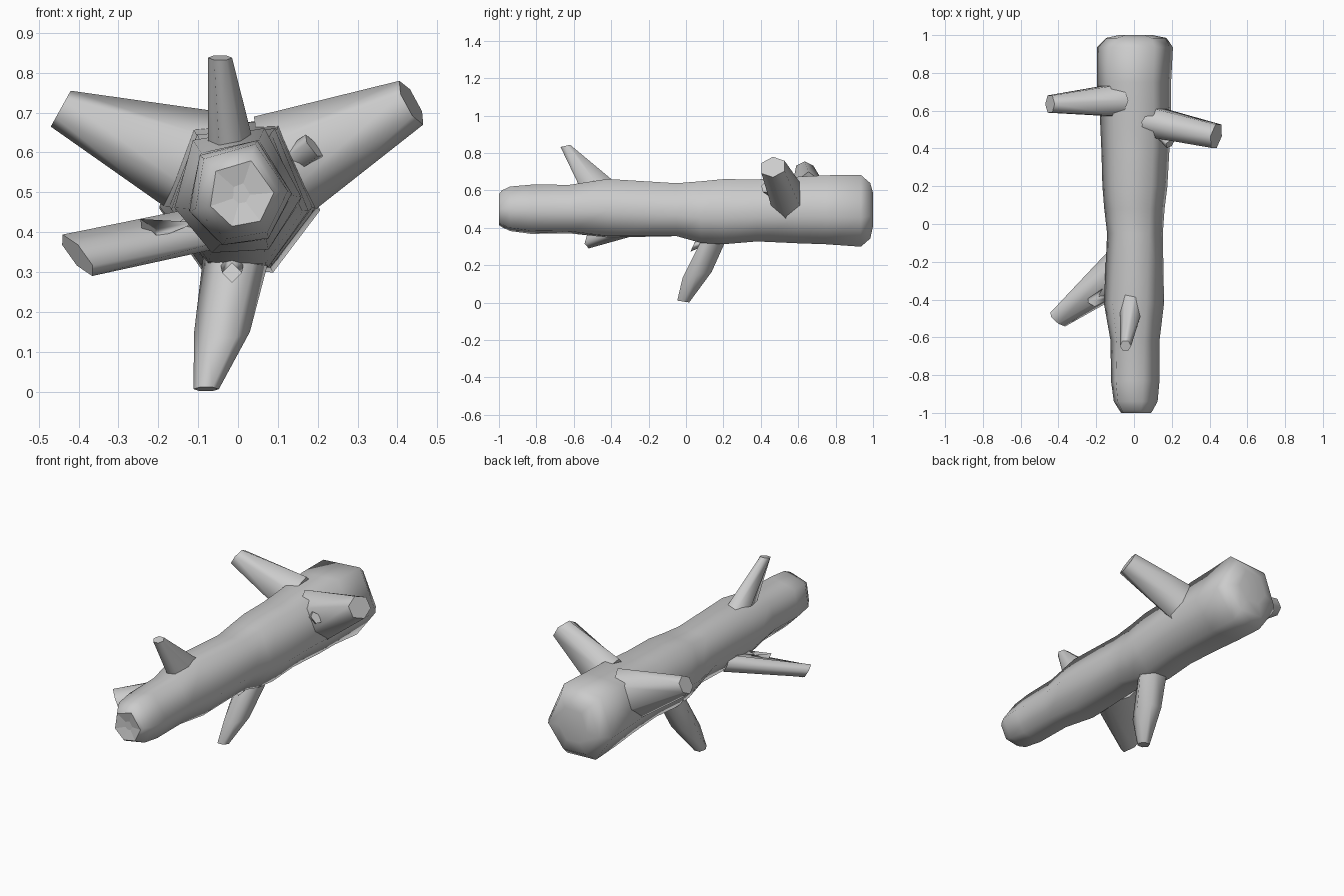
import bpy, bmesh
from math import cos, sin, radians, pi
from mathutils import Vector as V

if "Cube" in bpy.data.objects:
    bpy.data.objects.remove(bpy.data.objects["Cube"])

wood = bpy.data.materials.new("grey_wood")
wood.diffuse_color = (0.6, 0.6, 0.6, 1)
wood.use_nodes = True
wood.node_tree.nodes["Principled BSDF"].inputs["Base Color"].default_value = wood.diffuse_color


def loft(name, rings, flat_start=True, flat_end=True):
    """Skin a list of point rings and close both ends."""
    bm = bmesh.new()
    loops = [[bm.verts.new(p) for p in r] for r in rings]
    n = len(loops[0])
    for a, b in zip(loops, loops[1:]):
        for i in range(n):
            j = (i + 1) % n
            bm.faces.new((a[i], a[j], b[j], b[i])).smooth = True
    bm.faces.new(loops[0]).smooth = not flat_start
    bm.faces.new(loops[-1]).smooth = not flat_end
    bmesh.ops.recalc_face_normals(bm, faces=bm.faces)
    me = bpy.data.meshes.new(name)
    bm.to_mesh(me)
    bm.free()
    me.materials.append(wood)
    ob = bpy.data.objects.new(name, me)
    bpy.context.collection.objects.link(ob)
    return ob


def branch(name, sections, sides=6):
    """Each section: centre, two half-axis vectors."""
    rings = []
    for c, u, v in sections:
        c, u, v = V(c), V(u), V(v)
        rings.append([c + u * cos(2 * pi * i / sides) + v * sin(2 * pi * i / sides) / 0.87
                      for i in range(sides)])
    return loft(name, rings)


# trunk: y, left, right, bottom, top
profile = [
    (-1.0, -.075, .09, .42, .575),
    (-.985, -.085, .10, .41, .595),
    (-.94, -.115, .125, .39, .615),
    (-.83, -.13, .135, .375, .625),
    (-.62, -.13, .135, .375, .627),
    (-.42, -.165, .16, .352, .66),
    (-.05, -.145, .155, .357, .643),
    (.08, -.16, .165, .322, .655),
    (.2, -.17, .18, .315, .667),
    (.38, -.175, .19, .33, .665),
    (.6, -.185, .2, .32, .68),
    (.75, -.2, .2, .315, .688),
    (.935, -.2, .21, .302, .69),
    (.985, -.15, .175, .345, .645),
    (1.0, -.08, .10, .41, .59),
]
corners = (-11, 60, 128, 190, 242, 294)
rings = []
for y, l, r, b, t in profile:
    twist = 12 * max(0, -y)
    rings.append([((l + r) / 2 + (r - l) / 2 * cos(radians(a + twist)), y,
                   (b + t) / 2 + (t - b) / 1.8 * sin(radians(a + twist))) for a in corners])
trunk = loft("trunk", rings, flat_end=False)

# small pith hollow in the front cut
bm = bmesh.new()
bm.from_mesh(trunk.data)
cut = min(bm.faces, key=lambda f: f.calc_center_median().y)
bmesh.ops.inset_region(bm, faces=[cut], thickness=0.06)
for v in cut.verts:
    v.co.y += 0.012
bm.to_mesh(trunk.data)
bm.free()

# branch stubs
branch("top_branch", [
    ((-.015, -.45, .60), (.06, 0, 0), (0, .10, .02)),
    ((-.045, -.645, .838), (.03, 0, 0), (0, .026, .006))])
branch("right_branch", [
    ((.10, .54, .56), (-.06, 0, .13), (.02, .075, .01)),
    ((.435, .465, .725), (-.03, 0, .055), (.012, .062, .006))])
branch("left_branch", [
    ((-.09, .655, .57), (.06, 0, .13), (0, .085, 0)),
    ((-.445, .635, .71), (.025, 0, .045), (0, .046, 0))])
branch("low_left_branch", [
    ((-.08, -.25, .41), (.035, -.02, -.05), (-.05, .085, 0)),
    ((-.403, -.505, .342), (.037, -.015, -.052), (-.02, .03, 0))])
branch("bottom_branch", [
    ((.0, .16, .36), (.085, 0, 0), (0, .075, .02)),
    ((-.04, .06, .15), (.07, 0, 0), (0, .078, .015)),
    ((-.08, -.015, .006), (.032, 0, 0), (0, .032, -.005))])

# small twigs beside the stubs
branch("left_twig", [
    ((-.12, -.35, .425), (.012, 0, .03), (-.015, .03, 0)),
    ((-.225, -.415, .408), (.02, 0, -.025), (-.015, .02, 0))][::-1], 4)
branch("bottom_twig", [
    ((-.015, .10, .33), (.03, 0, 0), (0, .02, .03)),
    ((-.015, .035, .298), (.025, 0, 0), (0, .01, .022))], 4)
branch("right_twig", [
    ((.13, .50, .57), (-.025, 0, .03), (.01, .03, 0)),
    ((.19, .425, .615), (-.02, 0, .03), (.01, .02, 0))], 5)
